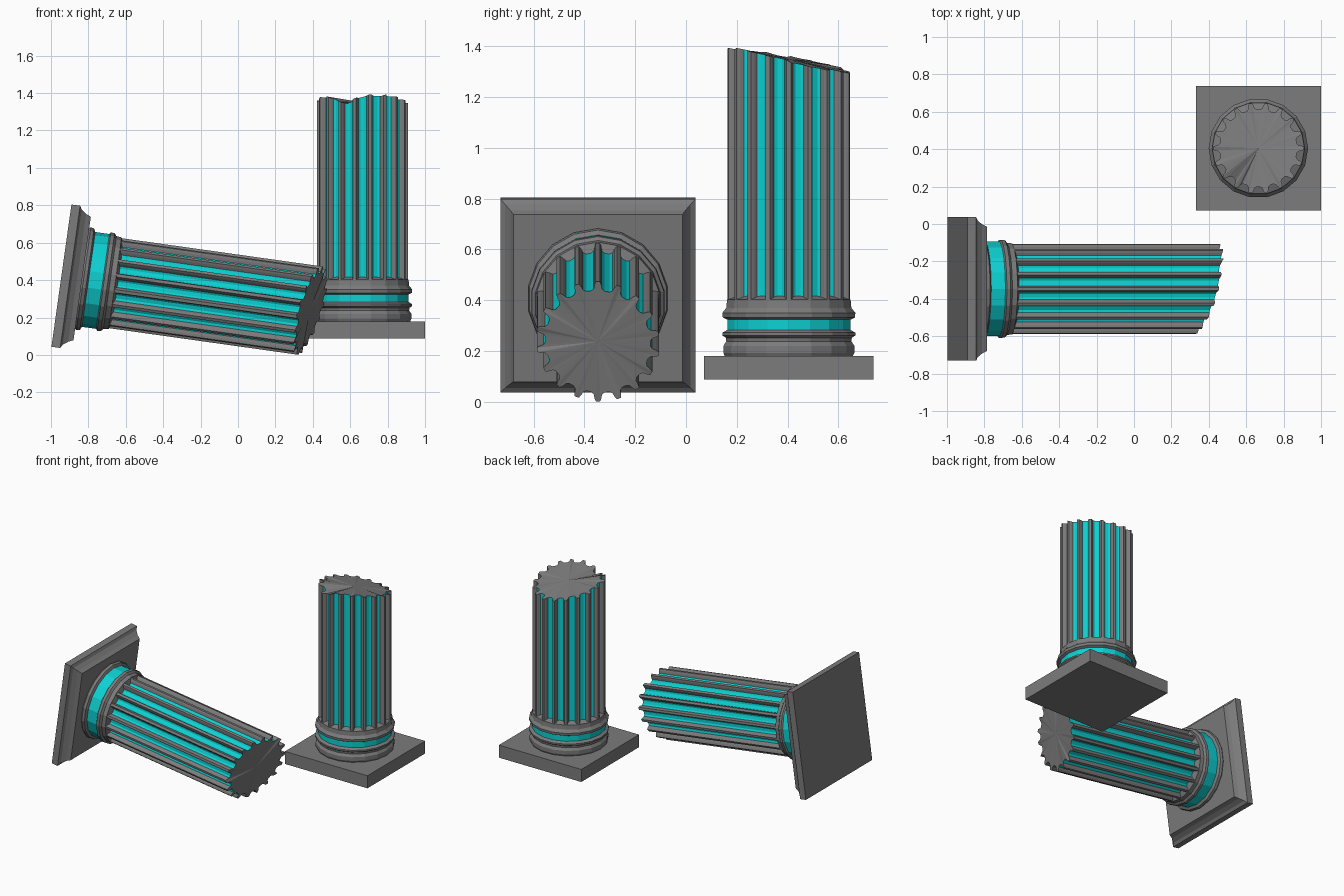
import bpy, bmesh, math, random
from mathutils import Matrix

if "Cube" in bpy.data.objects:
    bpy.data.objects.remove(bpy.data.objects["Cube"])

random.seed(4)
N = 18                       # flutes and sides around each column


def material(name, rgb):
    m = bpy.data.materials.new(name)
    m.diffuse_color = (*rgb, 1)
    m.use_nodes = True
    m.node_tree.nodes["Principled BSDF"].inputs["Base Color"].default_value = m.diffuse_color
    return m


STONE = material("grey stone", (0.2, 0.2, 0.2))
CYAN = material("cyan inlay", (0.004, 0.64, 0.65))


def finish(bm, name, matrix):
    bmesh.ops.recalc_face_normals(bm, faces=bm.faces)
    me = bpy.data.meshes.new(name)
    bm.to_mesh(me)
    bm.free()
    me.materials.append(STONE)
    me.materials.append(CYAN)
    ob = bpy.data.objects.new(name, me)
    ob.matrix_world = matrix
    bpy.context.collection.objects.link(ob)
    return ob


def loft(bm, rings, cyan=()):
    """Skin a list of closed vertex rings and cap both ends."""
    vs = [[bm.verts.new(p) for p in r] for r in rings]
    n = len(vs[0])
    for k in range(len(vs) - 1):
        for i in range(n):
            j = (i + 1) % n
            f = bm.faces.new((vs[k][i], vs[k][j], vs[k + 1][j], vs[k + 1][i]))
            f.material_index = 1 if k in cyan else 0
    bm.faces.new(vs[0])
    bm.faces.new(vs[-1])


def moulding(name, profile, cyan, matrix):
    """Turned ring stack; cyan gives the index of the coloured band."""
    bm = bmesh.new()
    loft(bm, [[(r * math.cos(math.tau * i / N), r * math.sin(math.tau * i / N), z)
               for i in range(N)] for r, z in profile], cyan)
    return finish(bm, name, matrix)


def square_slab(name, sections, matrix):
    bm = bmesh.new()
    loft(bm, [[(h * a, h * b, z) for a, b in ((1, 1), (-1, 1), (-1, -1), (1, -1))]
              for h, z in sections])
    return finish(bm, name, matrix)


# One flute: (radius, degrees from flute centre)
FLUTE = [(0.243, -8), (0.231, -6.7), (0.215, -5.6), (0.207, -2.7),
         (0.207, 2.7), (0.215, 5.6), (0.231, 6.7), (0.243, 8)]


def fluted_shaft(name, z0, top, matrix):
    """Fluted shaft with a broken slanting end given by top(x, y, degrees)."""
    bm = bmesh.new()
    low, high = [], []
    for k in range(N):
        mid = 360 / N * (k + 0.5)
        jag = random.uniform(-0.006, 0.006)
        for r, d in FLUTE:
            a = math.radians(mid + d)
            x, y = r * math.cos(a), r * math.sin(a)
            low.append(bm.verts.new((x, y, z0)))
            high.append(bm.verts.new((x, y, top(x, y, mid + d) + jag)))
    centre = bm.verts.new((0, 0, top(0, 0, 0)))
    n = len(low)
    for i in range(n):
        j = (i + 1) % n
        f = bm.faces.new((low[i], low[j], high[j], high[i]))
        f.material_index = 1 if i % len(FLUTE) in (2, 3, 4) else 0
        bm.faces.new((high[i], high[j], centre))
    bm.faces.new(low)
    return finish(bm, name, matrix)


# Standing column
stand = Matrix.Translation((0.665, 0.405, 0))
square_slab("standing_plinth", [(0.334, 0.088), (0.334, 0.18)], stand)
moulding("standing_base_moulding",
         [(0.255, 0.178), (0.262, 0.193), (0.262, 0.22), (0.25, 0.238),
          (0.252, 0.252), (0.266, 0.261), (0.266, 0.272), (0.246, 0.283),
          (0.246, 0.323), (0.264, 0.332), (0.266, 0.35), (0.25, 0.37),
          (0.247, 0.402), (0.2, 0.42)], {7}, stand)


def standing_top(x, y, deg):
    dip = 0.045 * math.exp(-((deg - 245) / 20) ** 2)
    return 1.35 - 0.04 * x - 0.21 * y - dip


fluted_shaft("standing_shaft", 0.39, standing_top, stand)

# Fallen column: local z runs from the capital to the broken end
fallen = Matrix.Translation((-0.944, -0.347, 0.424)) @ Matrix.Rotation(math.radians(98), 4, 'Y')
square_slab("fallen_capital_slab",
            [(0.384, 0), (0.384, 0.047), (0.365, 0.058), (0.345, 0.085), (0.333, 0.112)], fallen)
moulding("fallen_capital_moulding",
         [(0.27, 0.108), (0.278, 0.12), (0.274, 0.138), (0.256, 0.147),
          (0.256, 0.223), (0.266, 0.23), (0.264, 0.25), (0.25, 0.262),
          (0.247, 0.29), (0.2, 0.308)], {3}, fallen)
fluted_shaft("fallen_shaft", 0.27, lambda x, y, deg: 1.342 + 0.25 * y - 0.14 * x, fallen)
